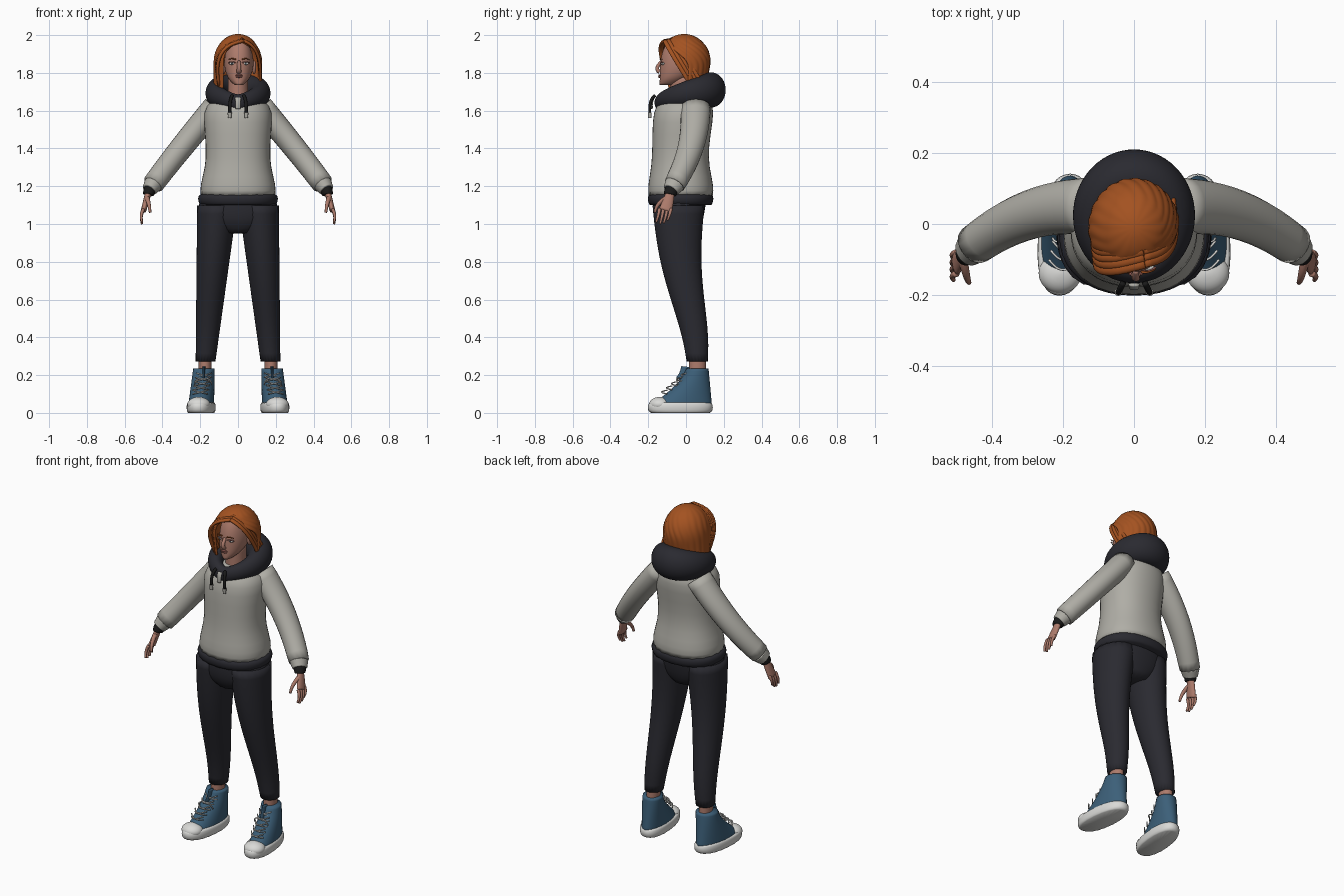
import bpy, bmesh
from math import sin, cos, pi, radians, sqrt
from mathutils import Vector

if "Cube" in bpy.data.objects:
    bpy.data.objects.remove(bpy.data.objects["Cube"])


def material(name, *rgb):
    m = bpy.data.materials.new(name)
    m.use_nodes = True
    m.diffuse_color = (*rgb, 1)
    bsdf = m.node_tree.nodes["Principled BSDF"]
    bsdf.inputs["Base Color"].default_value = (*rgb, 1)
    bsdf.inputs["Roughness"].default_value = .8
    return m


SKIN = material("skin", .42, .2, .15)
LIPS = material("lips", .3, .11, .09)
HAIR = material("copper hair", .37, .085, .015)
KNIT = material("pale grey knit", .43, .42, .38)
DARK = material("charcoal cloth", .023, .023, .03)
BLACK = material("black trim", .01, .01, .01)
DENIM = material("blue canvas", .045, .115, .19)
WHITE = material("white rubber", .7, .7, .68)
IRIS = material("grey iris", .06, .08, .09)


def V(*coordinates):
    return Vector(coordinates)


def mix(start, end, t):
    return start + (end - start) * t


def steps(count):
    return [i / (count - 1) for i in range(count)]


def grid(name, rows, mat, closed=True, loop=False, mirror=False, thickness=0):
    """Skin a list of point rows; closed rows get flat, creased end caps."""
    bm = bmesh.new()
    verts = [[bm.verts.new(p) for p in row] for row in rows]
    if loop:
        verts.append(verts[0])
    elif closed:
        crease = bm.edges.layers.float.new("crease_edge")
        for row in (verts[0], verts[-1]):
            for edge in bm.faces.new(row).edges:
                edge[crease] = .7
    for low, high in zip(verts, verts[1:]):
        for j in range(0 if closed else 1, len(low)):
            bm.faces.new((low[j - 1], low[j], high[j], high[j - 1]))
    bmesh.ops.remove_doubles(bm, verts=bm.verts[:], dist=.0001)
    bmesh.ops.recalc_face_normals(bm, faces=bm.faces[:])
    mesh = bpy.data.meshes.new(name)
    bm.to_mesh(mesh)
    bm.free()
    mesh.materials.append(mat)
    for face in mesh.polygons:
        face.use_smooth = True
    ob = bpy.data.objects.new(name, mesh)
    bpy.context.collection.objects.link(ob)
    if mirror:
        ob.modifiers.new("mirror", "MIRROR").use_mirror_merge = False
    if thickness:
        shell = ob.modifiers.new("thickness", "SOLIDIFY")
        shell.thickness, shell.offset = thickness, 0
    smooth = ob.modifiers.new("smooth", "SUBSURF")
    smooth.levels = smooth.render_levels = 1


def oval(centre, u, v, count=20, square=1):
    """Ring with half axes u and v; square below one makes it boxier."""
    def reach(s):
        return abs(s) ** square * (1 if s > 0 else -1)
    angles = [2 * pi * i / count for i in range(count)]
    return [centre + u * reach(cos(a)) + v * reach(sin(a)) for a in angles]


def stack(name, rings, mat, square=1, toe_out=0, **options):
    """Level rings: height, centre x, half width, front y, back y."""
    rows = [oval(V(x, (front + back) / 2, z), V(half, 0, 0),
                 V(-toe_out, 1, 0) * (back - front) / 2, square=square)
            for z, x, half, front, back in rings]
    grid(name, rows, mat, **options)


def tube(name, start, bend, end, size, end_size, mat, count=12, **options):
    """Sweep along a curve; each size is thickness, then width towards y."""
    rows = []
    for t in steps(7):
        centre = mix(mix(start, bend, t), mix(bend, end, t), t)
        along = mix(bend - start, end - bend, t).normalized()
        across = (V(0, 1, 0) - along * along.y).normalized()
        thick, wide = mix(Vector(size), Vector(end_size), t)
        rows.append(oval(centre, along.cross(across) * thick, across * wide, count))
    grid(name, rows, mat, **options)


def ball(name, centre, half, mat, **options):
    rows = []
    for t in steps(9):
        a = pi * mix(.03, .97, t)
        rows.append(oval(centre - V(0, 0, half.z * cos(a)), V(half.x * sin(a), 0, 0),
                         V(0, half.y * sin(a), 0)))
    grid(name, rows, mat, **options)


# Sweatshirt body and waistband
stack("sweatshirt_body", [
    (1.15, 0, .2, -.2, .145), (1.2, 0, .205, -.205, .15), (1.3, 0, .175, -.185, .125),
    (1.4, 0, .17, -.18, .12), (1.55, 0, .185, -.18, .145), (1.63, 0, .18, -.165, .15),
    (1.68, 0, .09, -.1, .1)], KNIT, square=.9)
stack("waistband", [(z, 0, .215 * k, mix(-.03, -.205, k), mix(-.03, .148, k))
                    for z, k in ((1.1, .94), (1.12, 1), (1.15, 1), (1.16, .9))], DARK, square=.9)

# Sleeves and cuffs
wrist = V(.47, -.08, 1.18)
forearm = V(.45, -.06, 1.21)
tube("sleeve", V(.12, .05, 1.62), V(.3, .06, 1.41), forearm, (.07, .085), (.06, .06),
     KNIT, mirror=True)
tube("sleeve_cuff", forearm, mix(forearm, wrist, .5), wrist, (.052, .057), (.04, .045),
     KNIT, mirror=True)
tube("inner_cuff", forearm, wrist, wrist + V(.005, -.005, -.025), (.04, .04), (.03, .035),
     BLACK, mirror=True)

# Hood lying around the neck, fuller towards the back
rows = []
for i in range(32):
    angle = pi * i / 16
    rear = (1 - cos(angle)) / 2
    outward = V(sin(angle), -cos(angle), 0)
    centre = V(.115 * sin(angle), -.133 * cos(angle), 1.64 + .07 * sqrt(rear))
    rows.append(oval(centre, outward * mix(.035, .08, rear), V(0, 0, mix(.045, .095, rear))))
grid("hood", rows, DARK, loop=True)

# Neck placket and drawstrings
tube("placket", V(0, -.17, 1.67), V(0, -.185, 1.65), V(0, -.18, 1.61), (.016, .006),
     (.014, .005), KNIT)
cord_end = V(.044, -.192, 1.59)
tube("drawstring", V(.03, -.165, 1.68), V(.045, -.195, 1.66), cord_end, (.009, .009),
     (.009, .008), BLACK, mirror=True)
tube("drawstring_tip", cord_end, cord_end - V(0, 0, .01), cord_end - V(0, 0, .03),
     (.012, .011), (.009, .009), KNIT, mirror=True)

# Trousers: legs taper and sweep backwards below the knee
stack("trouser_seat", [(.95, 0, .08, -.13, .06), (1, 0, .19, -.168, .087),
                       (1.06, 0, .213, -.177, .1), (1.13, 0, .207, -.177, .11)], DARK, square=.9)
leg = []
for t in steps(10):
    middle = mix(-.04, .06, (t * t * (3 - 2 * t)) ** 1.7)
    depth = mix(.14, .057, t)
    leg.append((mix(1.1, .27, t), mix(.11, .172, t), mix(.108, .053, t),
                middle - depth, middle + depth))
stack("trouser_leg", leg, DARK, mirror=True)
stack("ankle", [(z, .175, .035, .015, .106) for z in (.17, .23, .3)], SKIN, mirror=True)

# High-top shoes: canvas upper, rubber sole and toe cap
stack("shoe_upper", [(mix(.04, .235, t), mix(.195, .18, t), mix(.068, .058, t),
                      mix(0, -.19, (1 - t) ** 1.5), mix(.14, .12, t)) for t in steps(8)],
      DENIM, toe_out=.09, mirror=True)
stack("shoe_sole", [(z, .195, .076 * k, -.03 - .175 * k, -.03 + .175 * k)
                    for z, k in ((0, .9), (.01, 1), (.05, 1), (.055, .9))],
      WHITE, square=.86, toe_out=.09, mirror=True)
ball("toe_cap", V(.208, -.138, .045), V(.063, .06, .04), WHITE, mirror=True)
tube("shoe_tongue", V(.186, -.03, .17), V(.18, -.005, .2), V(.18, 0, .245), (.008, .03),
     (.007, .026), DENIM, mirror=True)

# Crossed laces climbing the instep, and a bow
lace = (.004, .004)
for t in steps(5):
    knot = mix(V(.2, -.13, .11), V(.18, -.025, .2), t)
    for side in (-1, 1):
        tube("shoe_lace", knot + V(-.04 * side, .03, -.01), knot - V(0, .03, 0),
             knot + V(.04 * side, .03, .01), lace, lace, WHITE, count=6, mirror=True)
for side in (-1, 1):
    bow = V(.184, -.04, .18)
    tube("lace_bow", bow, bow + V(.04 * side, -.02, .01), bow + V(.045 * side, 0, -.03),
         lace, lace, WHITE, count=6, mirror=True)

# Hands
knuckles = wrist + V(.03, -.03, -.11)
tube("palm", wrist, wrist + V(.015, -.01, -.05), knuckles, (.018, .022), (.015, .037),
     SKIN, mirror=True)
for i, length in enumerate((.07, .08, .075, .06)):
    root = knuckles + V(0, .02 * i - .03, .01)
    tube("finger", root, root + V(.02, -.005, -length / 2), root + V(.008, -.018, -length),
         (.01, .01), (.006, .006), SKIN, mirror=True)
tube("thumb", wrist + V(.012, -.02, -.04), wrist + V(0, -.08, -.07), wrist + V(-.005, -.085, -.12),
     (.014, .014), (.007, .007), SKIN, mirror=True)

# Neck and head
stack("neck", [(z, 0, half, -.085, .045) for z, half in ((1.62, .06), (1.7, .054), (1.8, .054))], SKIN)
head = []
for t in steps(11):
    bulge = sin(pi * t)
    head.append((mix(1.735, 1.975, t), .005, .022 + .057 * bulge ** .6,
                 -.14 + .05 * t ** 4, mix(-.06, .09, bulge)))
stack("head", head, SKIN, square=.94)

# Face
face = V(.005, -.14, 1.85)
tube("nose", face + V(0, .01, .01), face - V(0, .03, .03), face - V(0, 0, .045),
     (.009, .009), (.014, .012), SKIN)
ball("upper_lip", face - V(0, 0, .063), V(.022, .007, .005), LIPS)
ball("lower_lip", face - V(0, 0, .071), V(.019, .008, .005), LIPS)
for side in (-1, 1):
    eye = face + V(.036 * side, .018, 0)
    ball("eye", eye, V(.016, .011, .008), WHITE)
    ball("iris", eye - V(0, .008, 0), V(.006, .004, .006), IRIS)
    inner, outer = V(-.02 * side, -.008, .003), V(.02 * side, 0, .003)
    tube("upper_lid", eye + inner, eye + V(0, -.018, .014), eye + outer, (.003, .003),
         (.003, .003), LIPS)
    lift = V(0, -.005, .018)
    tube("eyebrow", eye + inner + lift, eye + V(0, -.018, .03), eye + outer + lift,
         (.004, .004), (.002, .002), HAIR)
    ball("ear", face + V(.08 * side, .13, -.02), V(.012, .022, .036), SKIN)

# Hair: a rippled dome open around the face, tucked behind the left ear
rows = []
for t in steps(14):
    slope = pi * (t - .5)
    height = sin(slope)
    z = 1.86 + .14 * height
    dome = cos(slope) if slope > 0 else 1
    gap = max(0, 1.96 - z)
    left = radians(100) * sqrt(min(1, gap / .1))
    right = radians(40) * sqrt(min(1, gap / .06))
    depth = .135 - .03 * max(0, -height)
    row = []
    for j, turn in enumerate(steps(57)):
        angle = mix(left, 2 * pi - right, turn)
        ripple = dome * (1 + .016 * sin(pi * j / 2))
        row.append(V(.122 * ripple * sin(angle), -.01 - depth * ripple * cos(angle), z))
    rows.append(row)
grid("hair", rows, HAIR, closed=False, thickness=.014)

# Locks swept from the parting to both sides
for i in range(4):
    shift = V(-.002, .018, .004) * i
    parting = V(.03, -.11, 1.97) + shift
    tube("fringe_lock", parting, V(-.15, -.17, 1.95) + shift, V(-.1, -.075, 1.73) + shift,
         (.011, .017), (.009, .012), HAIR, count=8)
    tube("side_lock", parting, V(.14, -.1, 1.94) + shift, V(.115, .03, 1.73) + shift,
         (.01, .015), (.008, .012), HAIR, count=8)
